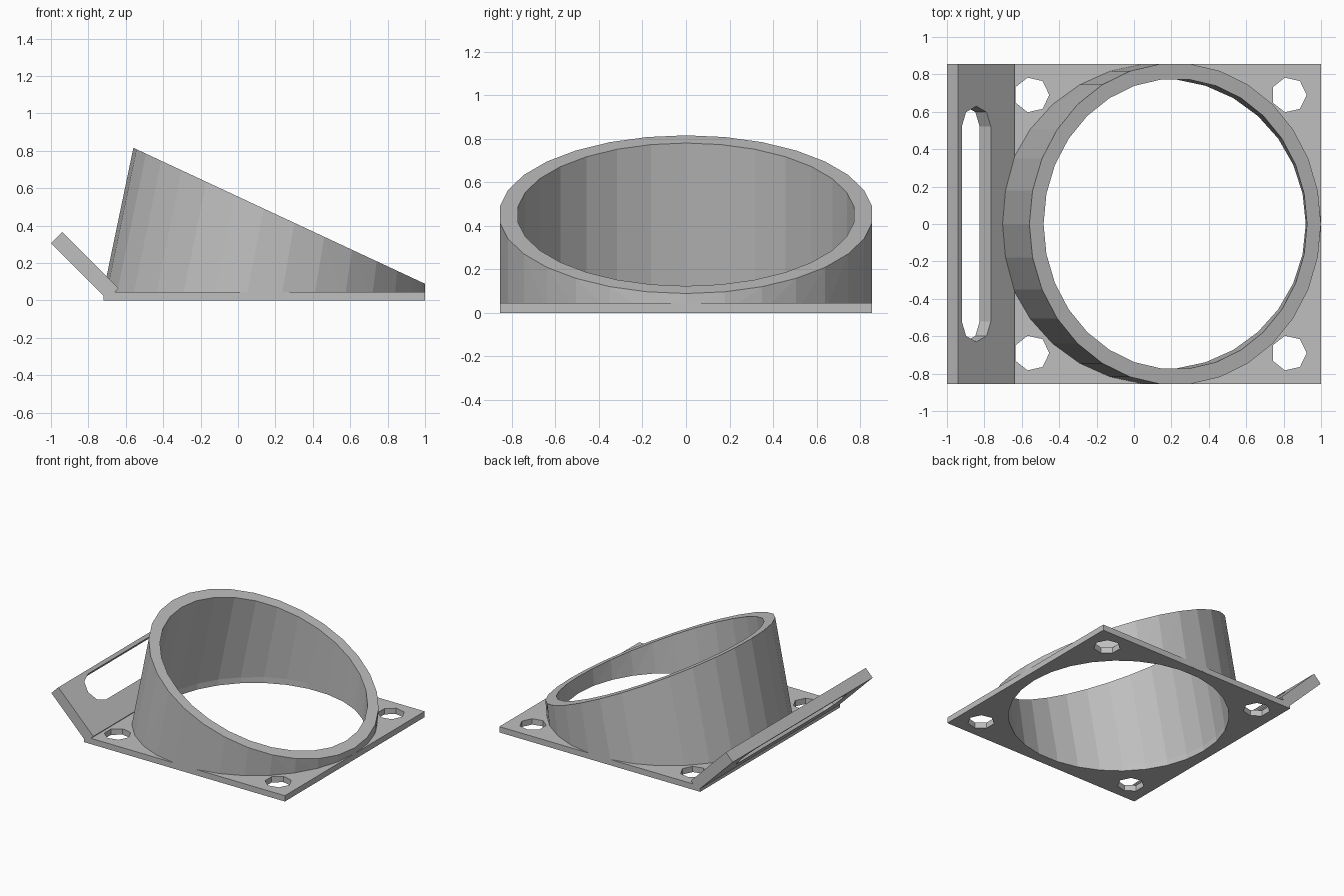
import bpy, bmesh
from math import sin, cos, pi, radians
from mathutils import Vector

cube = bpy.data.objects.get("Cube")
if cube:
    bpy.data.objects.remove(cube, do_unlink=True)

grey = bpy.data.materials.new("plain_grey")
grey.use_nodes = True
colour = (0.52, 0.52, 0.52, 1)
grey.diffuse_color = colour
grey.node_tree.nodes["Principled BSDF"].inputs["Base Color"].default_value = colour

PLATE_X, PLATE_T = 0.14, 0.045
TILT = radians(25)
RIM = Vector((0.22, 0, 0.4525))
RIM_X = Vector((cos(TILT), 0, -sin(TILT)))
RIM_N = Vector((sin(TILT), 0, cos(TILT)))
X, Y, Z = Vector((1, 0, 0)), Vector((0, 1, 0)), Vector((0, 0, 1))


def ring(centre, radius, sides, u=X, v=Y):
    """Points of a regular polygon in the plane of u and v."""
    return [Vector(centre) + radius * (u * cos(2 * pi * i / sides) + v * sin(2 * pi * i / sides))
            for i in range(sides)]


def hull(name, points):
    """Solid convex hull of the points."""
    bm = bmesh.new()
    for p in points:
        bm.verts.new(p)
    res = bmesh.ops.convex_hull(bm, input=bm.verts[:])
    loose = {g for g in res["geom_interior"] + res["geom_unused"]
             if isinstance(g, bmesh.types.BMVert) and g.is_valid}
    bmesh.ops.delete(bm, geom=list(loose), context="VERTS")
    bmesh.ops.dissolve_limit(bm, angle_limit=radians(0.1), verts=bm.verts[:], edges=bm.edges[:])
    bmesh.ops.recalc_face_normals(bm, faces=bm.faces[:])
    mesh = bpy.data.meshes.new(name)
    bm.to_mesh(mesh)
    bm.free()
    mesh.materials.append(grey)
    obj = bpy.data.objects.new(name, mesh)
    bpy.context.collection.objects.link(obj)
    return obj


def cut(obj, cutters):
    """Subtract each cutter from the object."""
    for c in cutters:
        mod = obj.modifiers.new("cut", "BOOLEAN")
        mod.operation, mod.solver, mod.object = "DIFFERENCE", "EXACT", c
        c.hide_render = True
        bpy.context.view_layer.objects.active = obj
        bpy.ops.object.modifier_apply(modifier=mod.name)


def duct(name, radius, bottom, extra):
    """Skin from a flat circle to the tilted rim circle."""
    base = Vector((PLATE_X, 0, 0))
    return hull(name, ring(base + Z * bottom, radius, 30)
                + ring(base + Z * PLATE_T, radius, 30)
                + ring(RIM + RIM_N * extra, radius, 30, RIM_X, Y))


# Bore shared by the duct, plate and flap
bore = duct("bore_cutter", 0.777, -0.02, 0.003)

# Slanted duct
tube = duct("slanted_duct", 0.86, 0.005, 0)
cut(tube, [bore])

# Base plate with four screw holes
plate = hull("base_plate", [Vector((x, y, z)) for x in (-0.72, 1) for y in (-0.855, 0.855)
                            for z in (0, PLATE_T)])
holes = [hull("screw_hole_cutter", [p for z in (-0.1, 0.2)
                                    for p in ring((PLATE_X + sx * 0.688, sy * 0.69, z), 0.095, 7)])
         for sx in (-1, 1) for sy in (-1, 1)]
cut(plate, [bore] + holes)

# Angled mounting flap with a long slot
profile = [(-1, 0.305), (-0.94, 0.365), (-0.64, 0.065), (-0.70, 0.005)]
flap = hull("mounting_flap", [Vector((x, y, z)) for x, z in profile for y in (-0.855, 0.855)])
slope, normal = Vector((1, 0, -1)).normalized(), Vector((1, 0, 1)).normalized()
slot = hull("slot_cutter", [p for y in (-0.52, 0.52) for d in (-0.2, 0.1)
                            for p in ring(Vector((-0.843, y, 0.268)) + normal * d, 0.11, 8, slope, Y)])
cut(flap, [slot, bore])

# Remove the cutters once applied
for c in [bore, slot] + holes:
    bpy.data.objects.remove(c, do_unlink=True)
